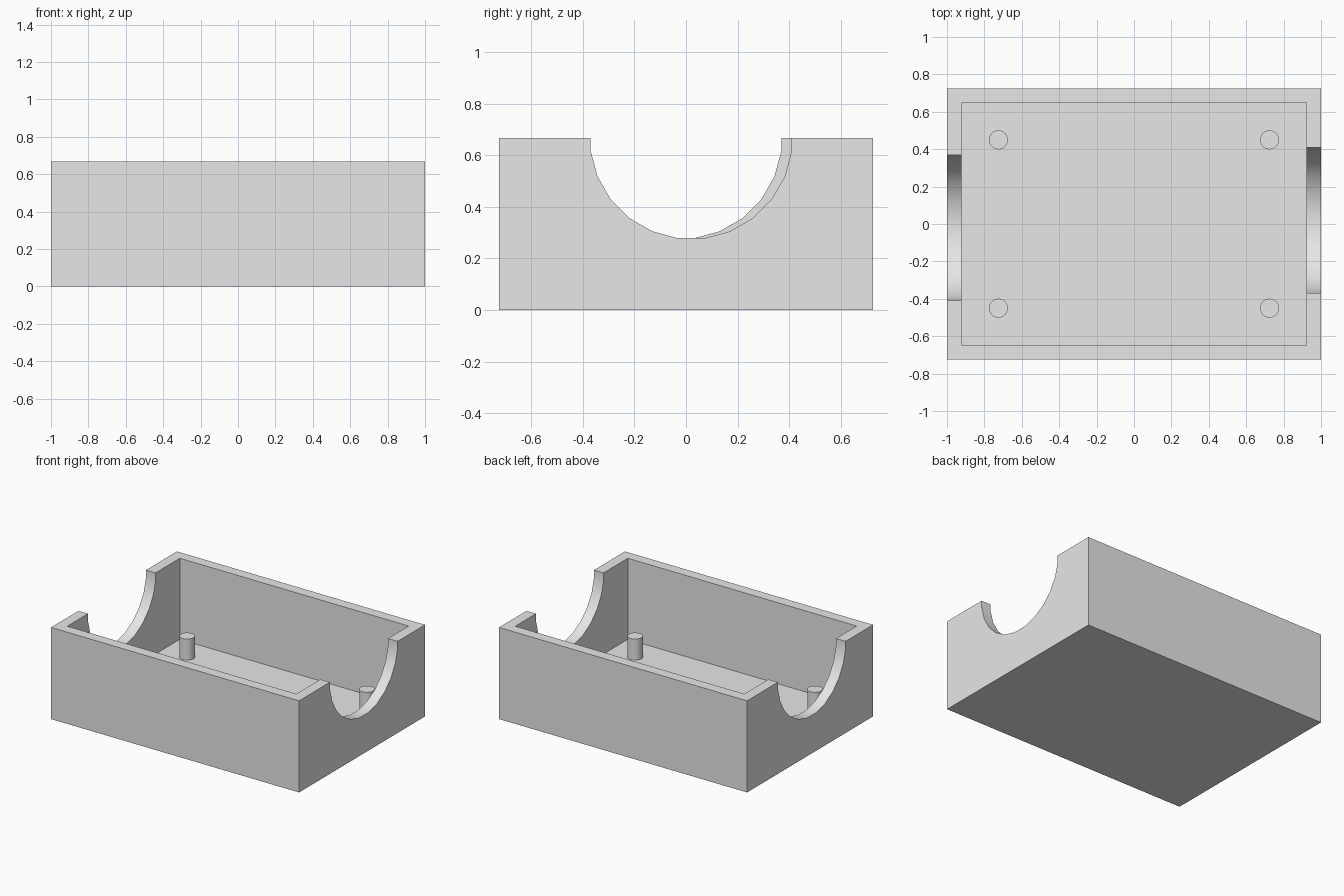
import bpy
import math

default = bpy.data.objects.get("Cube")
if default:
    bpy.data.objects.remove(default, do_unlink=True)

HALF_X, HALF_Y, HEIGHT = 1.0, 0.725, 0.668
WALL = 0.077
NOTCH_RADIUS, NOTCH_SHIFT, NOTCH_SIDES = 0.393, 0.02, 24
PEG_X, PEG_Y, PEG_RADIUS, PEG_HEIGHT = 0.725, 0.45, 0.051, 0.154

grey = bpy.data.materials.new("plain grey")
grey.use_nodes = True
grey.diffuse_color = (0.8, 0.8, 0.8, 1)
grey.node_tree.nodes["Principled BSDF"].inputs["Base Color"].default_value = (0.8, 0.8, 0.8, 1)


def prism(name, profile, axis, start, end):
    """Extrude a closed 2D profile along x or z."""
    def place(p, t):
        return (t, p[0], p[1]) if axis == "x" else (p[0], p[1], t)
    n = len(profile)
    verts = [place(p, t) for t in (start, end) for p in profile]
    faces = [tuple(reversed(range(n))), tuple(range(n, 2 * n))]
    faces += [(i, (i + 1) % n, n + (i + 1) % n, n + i) for i in range(n)]
    mesh = bpy.data.meshes.new(name)
    mesh.from_pydata(verts, [], faces)
    mesh.materials.append(grey)
    obj = bpy.data.objects.new(name, mesh)
    bpy.context.collection.objects.link(obj)
    return obj


def rectangle(x, y):
    return [(-x, -y), (x, -y), (x, y), (-x, y)]


def select_only(obj):
    bpy.ops.object.select_all(action="DESELECT")
    obj.select_set(True)
    bpy.context.view_layer.objects.active = obj


def cut(target, cutter):
    mod = target.modifiers.new("cut", "BOOLEAN")
    mod.operation = "DIFFERENCE"
    mod.solver = "EXACT"
    mod.object = cutter
    select_only(target)
    bpy.ops.object.modifier_apply(modifier=mod.name)
    bpy.data.objects.remove(cutter, do_unlink=True)


# Open tray: solid block with the inside hollowed out
tray = prism("tray", rectangle(HALF_X, HALF_Y), "z", 0, HEIGHT)
cut(tray, prism("hollow", rectangle(HALF_X - WALL, HALF_Y - WALL), "z", WALL, HEIGHT + 0.2))

# Half-round notches in the end walls, shifted opposite ways
step = 2 * math.pi / NOTCH_SIDES
for side in (-1, 1):
    centre = side * NOTCH_SHIFT
    arc = []
    for i in range(NOTCH_SIDES // 2):
        a = math.pi + (i + 0.5) * step
        arc.append((centre + NOTCH_RADIUS * math.cos(a), HEIGHT + NOTCH_RADIUS * math.sin(a)))
    top = HEIGHT + 0.2
    profile = arc + [(arc[-1][0], top), (arc[0][0], top)]
    middle = side * (HALF_X - WALL / 2)
    cut(tray, prism("notch", profile, "x", middle - WALL, middle + WALL))

select_only(tray)
bpy.ops.object.shade_smooth_by_angle(angle=math.radians(30))

# Four locating pegs standing on the floor
for x, x_name in ((-PEG_X, "right"), (PEG_X, "left")):
    for y, y_name in ((-PEG_Y, "front"), (PEG_Y, "back")):
        circle = [(x + PEG_RADIUS * math.cos(i * step), y + PEG_RADIUS * math.sin(i * step))
                  for i in range(NOTCH_SIDES)]
        peg = prism(f"peg_{y_name}_{x_name}", circle, "z", WALL - 0.01, WALL + PEG_HEIGHT)
        select_only(peg)
        bpy.ops.object.shade_smooth_by_angle(angle=math.radians(30))
